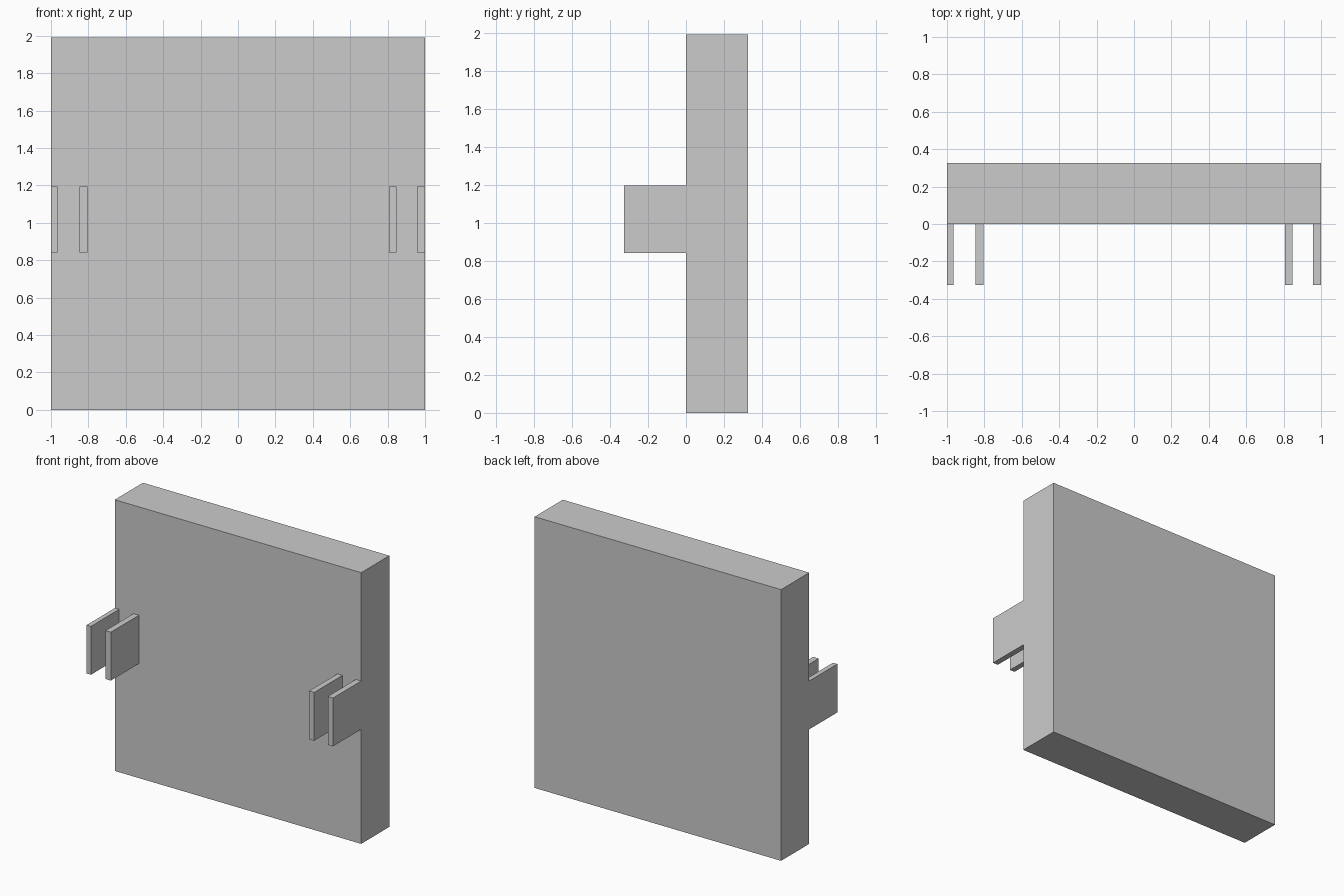
import bpy

if "Cube" in bpy.data.objects:
    bpy.data.objects.remove(bpy.data.objects["Cube"])


def box(name, x0, x1, y0, y1, z0, z1):
    """Flat-faced box spanning the given bounds."""
    bpy.ops.mesh.primitive_cube_add(size=1)
    ob = bpy.context.object
    ob.name = name
    lo, hi = (x0, y0, z0), (x1, y1, z1)
    for v in ob.data.vertices:
        v.co = [l if c < 0 else h for c, l, h in zip(v.co, lo, hi)]
    return ob


DEPTH = 0.326

# Main slab
box("panel", -1.0, 1.0, 0.0, DEPTH, 0.0, 1.99)

# Pairs of thin bracket plates on the front face
plates = {
    "left_outer_bracket": (-1.0, -0.965),
    "left_inner_bracket": (-0.848, -0.804),
    "right_inner_bracket": (0.806, 0.847),
    "right_outer_bracket": (0.957, 1.0),
}
for name, (x0, x1) in plates.items():
    box(name, x0, x1, -DEPTH, 0.0, 0.84, 1.195)
